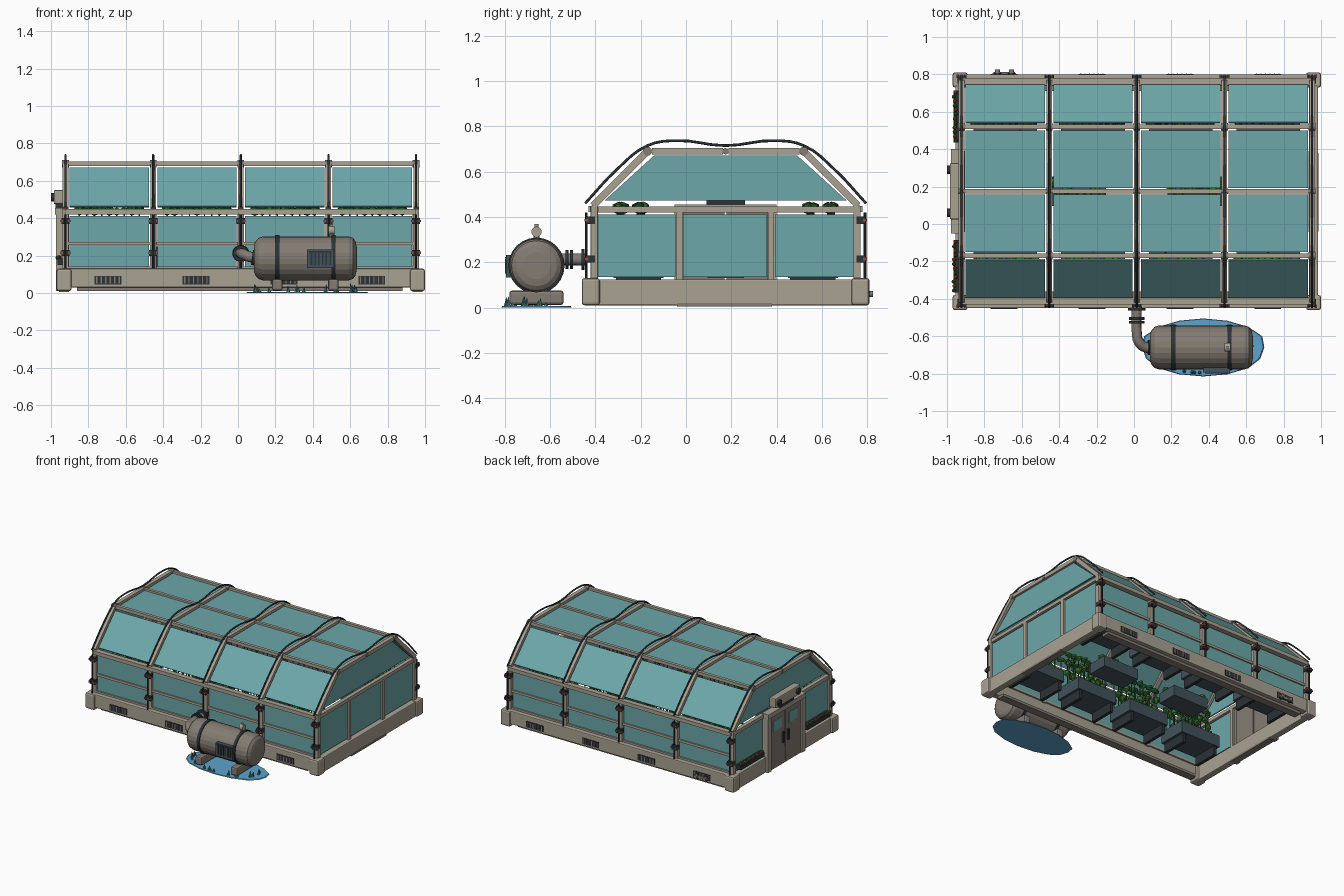
import bpy, bmesh, math, random
from mathutils import Vector, Matrix

if "Cube" in bpy.data.objects:
    bpy.data.objects.remove(bpy.data.objects["Cube"])

random.seed(4)
COL = {
    "beige": (.40, .36, .29), "taupe": (.23, .20, .17), "glass": (.15, .39, .40),
    "dark": (.025, .032, .037), "slate": (.055, .085, .105), "water": (.11, .37, .60),
    "leaf": (.03, .15, .025), "grass": (.05, .22, .23), "red": (.42, .06, .035)}
MAT = {}
for n, c in COL.items():
    MAT[n] = bpy.data.materials.new(n)
    MAT[n].diffuse_color = (*c, 1)
parts = {}


def part(name, mat):
    return parts.setdefault(name, (bmesh.new(), mat))[0]


def box(name, mat, lo, hi):
    lo, hi = Vector(lo), Vector(hi)
    m = Matrix.Translation((lo + hi) / 2) @ Matrix.Diagonal((*(hi - lo), 1))
    bmesh.ops.create_cube(part(name, mat), size=1, matrix=m)


def aim(p, q):
    p, q = Vector(p), Vector(q)
    d = q - p
    return Matrix.Translation((p + q) / 2) @ d.to_track_quat('Z', 'X').to_matrix().to_4x4(), d.length


def bar(name, mat, p, q, w, h):
    # rectangular bar between two points lying in a plane of constant x: w runs along x
    p, q = Vector(p), Vector(q)
    d = (q - p).normalized()
    x = Vector((1, 0, 0))
    m = Matrix((x, d.cross(x), d)).transposed().to_4x4()
    m = Matrix.Translation((p + q) / 2) @ m @ Matrix.Diagonal((w, h, (q - p).length, 1))
    bmesh.ops.create_cube(part(name, mat), size=1, matrix=m)


def rod(name, mat, p, q, r, r2=None, n=12):
    m, l = aim(p, q)
    bmesh.ops.create_cone(part(name, mat), cap_ends=True, segments=n, radius1=r,
                          radius2=r if r2 is None else r2, depth=l, matrix=m)


def blob(name, mat, p, s, sub=1):
    m = Matrix.Translation(p) @ Matrix.Rotation(random.uniform(0, 3), 4, 'Z') @ Matrix.Diagonal((*s, 1))
    bmesh.ops.create_icosphere(part(name, mat), subdivisions=sub, radius=1, matrix=m)


def tube(name, mat, pts, r, res=4):
    cu = bpy.data.curves.new(name, 'CURVE')
    cu.dimensions, cu.bevel_depth, cu.bevel_resolution = '3D', r, 2
    cu.resolution_u, cu.use_fill_caps = res, True
    s = cu.splines.new('BEZIER')
    s.bezier_points.add(len(pts) - 1)
    for b, p in zip(s.bezier_points, pts):
        b.co, b.handle_left_type, b.handle_right_type = p, 'AUTO', 'AUTO'
    o = bpy.data.objects.new(name, cu)
    bpy.context.collection.objects.link(o)
    cu.materials.append(MAT[mat])


CX, CY = .015, .175
FX = [CX + (i - 2) * .4685 for i in range(5)]      # frame stations
YS = lambda s, d: CY + s * d                       # mirrored across the ridge

# base beams, corner feet and skids
for s in (-1, 1):
    y = YS(s, .60)
    box("base_beam", "beige", (-.94, y - .025, .03), (.96, y + .025, .13))
    box("skid", "taupe", (-.86, YS(s, .565) - .03, .01), (.88, YS(s, .565) + .03, .03))
    x = CX + s * .945
    box("base_beam", "beige", (x - .025, -.42, .01), (x + .025, .77, .125))
    box("end_sill", "taupe", (x - .027, -.04, .005), (x + .027, .38, .02))
    for t in (-1, 1):
        yc = YS(t, .595)
        box("corner_foot", "beige", (x - .04, yc - .04, .01), (x + .04, yc + .04, .13))
    # louvred vents on the long beams
    for v in range(4):
        vx = -.695 + v * .47
        yo = YS(s, .6255)
        box("vent_plate", "dark", (vx - .072, yo - .003, .045), (vx + .072, yo + .002, .092))
        for k in range(6):
            kx = vx - .06 + k * .024
            box("vent_slat", "taupe", (kx - .003, yo - .004, .05), (kx + .003, yo + .005, .087))

# cross frames, cables and brackets
top = [(.345, .69), (.585, .45)]
for i, x in enumerate(FX):
    for s in (-1, 1):
        yw = YS(s, .58)
        bar("wall_post", "beige", (x, yw, .12), (x, yw, .45), .034, .032)
        bar("roof_slope_rib", "beige", (x, YS(s, .585), .45), (x, YS(s, .345), .69), .03, .03)
        bar("roof_top_rib", "beige", (x, YS(s, .325), .69), (x, YS(s, .012), .69), .03, .028)
        rod("rib_joint", "taupe", (x - .018, YS(s, .345), .69), (x + .018, YS(s, .345), .69), .02)
        yo = YS(s, .615)
        rod("wall_cable", "dark", (x, yo, .13), (x, yo, .42), .006, n=8)
        for z in (.215, .385):
            box("bracket", "dark", (x - .022, min(yo, yw) - .003, z - .016), (x + .022, max(yo, yw) + .003, z + .016))
            for t in (-1, 1):
                box("bracket_light", "red", (x + t * .02 - .006, yo - .009, z - .006),
                    (x + t * .02 + .006, yo + .009, z + .006))
    rod("rib_joint", "taupe", (x - .018, CY, .69), (x + .018, CY, .69), .014)
    prof = [(.62, .46), (.48, .61), (.345, .715), (.22, .737), (0, .715)]
    pts = [(x, CY - a, z) for a, z in prof] + [(x, CY + a, z) for a, z in prof[-2::-1]]
    tube("roof_cable", "dark", pts, .006)

# long rails and purlins
for s in (-1, 1):
    for d, z, h, w in ((.585, .435, .014, .02), (.578, .265, .009, .012),
                       (.578, .135, .008, .014), (.345, .69, .012, .012)):
        y = YS(s, d)
        box("long_rail", "beige", (FX[0], y - w, z - h), (FX[4], y + w, z + h))
box("ridge_purlin", "beige", (FX[0], CY - .011, .68), (FX[4], CY + .011, .70))

# glazing of the four bays
for i in range(4):
    a, b = FX[i] + .022, FX[i + 1] - .022
    xm, w = (a + b) / 2, b - a
    for s in (-1, 1):
        y = YS(s, .575)
        for z0, z1 in ((.14, .258), (.272, .412)):
            box("wall_glass", "glass", (a, y - .005, z0), (b, y + .005, z1))
        bar("slope_glass", "glass", (xm, YS(s, .568), .462), (xm, YS(s, .366), .668), w, .01)
        y0, y1 = sorted((YS(s, .018), YS(s, .325)))
        box("top_glass", "glass", (a, y0, .68), (b, y1, .69))

# gable ends
for s in (-1, 1):
    x = CX + s * .935
    box("end_rail", "beige", (x - .015, -.40, .42), (x + .015, .75, .446))
    for y in (-.03, .375):
        box("end_post", "beige", (x - .016, y - .014, .12), (x + .016, y + .014, .43))
    for y0, y1 in ((-.395, -.047), (-.013, .358), (.392, .745)):
        if s > 0 or y0 != -.013:
            box("end_glass", "glass", (x - .005, y0, .135), (x + .005, y1, .412))
    bm = part("gable_glass", "glass")
    tri = [(-.535, .472), (.535, .472), (.315, .672), (-.315, .672)]
    vs = [bm.verts.new((x - .005, CY + y, z)) for y, z in tri]
    f = bm.faces.new(vs)
    ex = bmesh.ops.extrude_face_region(bm, geom=[f])
    bmesh.ops.translate(bm, vec=(.01, 0, 0), verts=[v for v in ex["geom"] if isinstance(v, bmesh.types.BMVert)])

# double door with header and lamp box
for s in (-1, 1):
    y0, y1 = sorted((YS(s, .004), YS(s, .185)))
    box("door_leaf", "taupe", (-.958, y0, .02), (-.935, y1, .42))
    box("door_window", "glass", (-.963, y0 + .04, .29), (-.956, y1 - .04, .37))
    yh = YS(s, .03)
    box("door_handle", "dark", (-.972, yh - .008, .17), (-.956, yh + .008, .25))
    box("door_frame", "beige", (-.972, YS(s, .205) - .02, .01), (-.92, YS(s, .205) + .02, .44))
    yl = YS(s, .115)
    rod("door_lamp", "dark", (-1, yl, .512), (-.975, yl, .512), .022)
    # flower boxes beside the door
    yc = YS(s, .40)
    box("flower_box", "dark", (-.965, yc - .14, .15), (-.925, yc + .14, .185))
    for k in range(12):
        p = (-.958 + random.uniform(-.008, .006), yc - .13 + k * .0235, .19)
        blob("flower" if k % 2 else "flower_leaf", "red" if k % 2 else "leaf", p, (.012, .012, .012))
box("door_header", "beige", (-.978, CY - .225, .42), (-.92, CY + .225, .455))
box("lamp_box", "beige", (-.985, CY - .15, .475), (-.93, CY + .15, .55))
box("lamp_bracket", "dark", (-.975, CY - .085, .45), (-.935, CY + .085, .478))

# planters with crops, two rows
for s in (-1, 1):
    for i in range(4):
        xm, yc = (FX[i] + FX[i + 1]) / 2, YS(s, .385)
        box("planter", "slate", (xm - .17, yc - .11, .13), (xm + .17, yc + .11, .22))
        for t in (-1, 1):
            box("planter_leg", "dark", (xm + t * .14 - .012, yc - .10, .06), (xm + t * .14 + .012, yc + .10, .13))
        for k in range(9):
            px = xm - .16 + k * .04
            for dy in (-.01, .08):
                py = YS(s, .385 + dy) + random.uniform(-.015, .015)
                pz = random.uniform(.43, .45)
                rod("crop_stem", "leaf", (px, py, .21), (px, py, pz), .004, n=5)
                blob("crop_leaf", "leaf", (px, py, pz), (.032, .022, .018))
                blob("crop_leaf", "leaf", (px, py, random.uniform(.27, .38)), (.03, .022, .03))
            blob("crop_fruit", "red", (px, yc + random.uniform(-.1, .1), random.uniform(.24, .4)), (.01, .01, .01))
for x in (-.3, .33):
    box("centre_planter", "slate", (x - .15, CY - .08, .13), (x + .15, CY + .08, .21))
    for k in range(8):
        blob("centre_crop", "leaf", (x - .13 + k * .037, CY + random.uniform(-.05, .05), .225), (.03, .03, .025))

# back valves
for x in (-.73, -.655):
    rod("back_valve", "taupe", (x, .79, .06), (x, .825, .06), .014)
    rod("back_valve_ring", "dark", (x, .798, .06), (x, .808, .06), .022)
box("back_valve_bar", "taupe", (-.75, .80, .05), (-.635, .812, .07))

# tank: revolved profile along x
TY, TZ, R = -.66, .185, .118
prof = [(.085, 0), (.085, .07), (.094, .092), (.11, .11), (.135, R), (.59, R), (.615, .11), (.629, .09), (.635, .06), (.635, 0)]
bm = part("tank", "taupe")
vs = [bm.verts.new((x, TY, TZ + r)) for x, r in prof]
es = [bm.edges.new(p) for p in zip(vs, vs[1:])]
bmesh.ops.spin(bm, geom=vs + es, cent=(0, TY, TZ), axis=(1, 0, 0), angle=2 * math.pi, steps=24)
bmesh.ops.remove_doubles(bm, verts=bm.verts, dist=.0005)
bmesh.ops.recalc_face_normals(bm, faces=bm.faces)
for x in (.21, .51):
    rod("tank_band", "dark", (x - .011, TY, TZ), (x + .011, TY, TZ), R + .006, n=24)
    box("tank_saddle", "taupe", (x - .028, TY - .12, .012), (x + .028, TY + .12, .075))
rod("tank_stub", "taupe", (.5, TY, .29), (.5, TY, .345), .013)
rod("tank_valve", "beige", (.485, TY, .335), (.515, TY, .335), .023)
rod("tank_stub_tip", "beige", (.5, TY, .345), (.5, TY, .368), .008)

# tank control grille
box("grille_frame", "slate", (.368, -.795, .133), (.512, -.765, .232))
for k in range(6):
    x = .388 + k * .02
    box("grille_slat", "dark", (x, -.799, .15), (x + .009, -.794, .215))
box("grille_bar", "dark", (.38, -.799, .216), (.5, -.794, .224))

# feed pipe with flanges
tube("feed_pipe", "taupe", [(.10, TY, .19), (.065, TY, .193), (.026, TY + .03, .208), (.015, -.58, .212), (.015, -.44, .212)], .028, 6)
for y, r in ((-.525, .042), (-.505, .042), (-.455, .046)):
    rod("pipe_flange", "dark", (.015, y - .007, .212), (.015, y + .007, .212), r, n=16)
rod("pipe_collar", "dark", (.075, TY, .19), (.09, TY, .188), .04, n=16)

# puddle with reeds on its rim
bm = part("puddle", "water")
m = Matrix.Translation((.37, TY, .003)) @ Matrix.Diagonal((.335, .155, 1, 1))
res = bmesh.ops.create_cone(bm, cap_ends=True, segments=16, radius1=1, radius2=.98, depth=.006, matrix=m)
for v in res["verts"]:
    v.co.x += .03 * math.sin(v.co.y * 30) * (v.co.x - .37)
for k in range(22):
    a = random.uniform(2.9, 6.9)
    x, y = .36 + .27 * math.cos(a), TY + .135 * math.sin(a)
    h = random.uniform(.025, .055)
    rod("reed", "grass", (x, y, .003), (x + random.uniform(-.008, .008), y, h), .011, 0, 5)

# turn the collected parts into objects
BEVEL = {"corner_foot": .012, "base_beam": .006, "tank_saddle": .012, "lamp_box": .008, "wall_post": .004}
SMOOTH = ("tank_band", "pipe_flange", "feed_pipe")
for name, (bm, mat) in parts.items():
    bmesh.ops.recalc_face_normals(bm, faces=bm.faces)
    me = bpy.data.meshes.new(name)
    bm.to_mesh(me)
    bm.free()
    me.materials.append(MAT[mat])
    o = bpy.data.objects.new(name, me)
    bpy.context.collection.objects.link(o)
    if name in BEVEL:
        b = o.modifiers.new("bevel", 'BEVEL')
        b.width, b.segments = BEVEL[name], 2
    if name in SMOOTH:
        bpy.context.view_layer.objects.active = o
        o.select_set(True)
        bpy.ops.object.shade_smooth_by_angle(angle=math.radians(35))
        o.select_set(False)

for m in bpy.data.materials:
    if m.users and not m.is_grease_pencil:
        m.use_nodes = True
        m.node_tree.nodes["Principled BSDF"].inputs["Base Color"].default_value = m.diffuse_color
